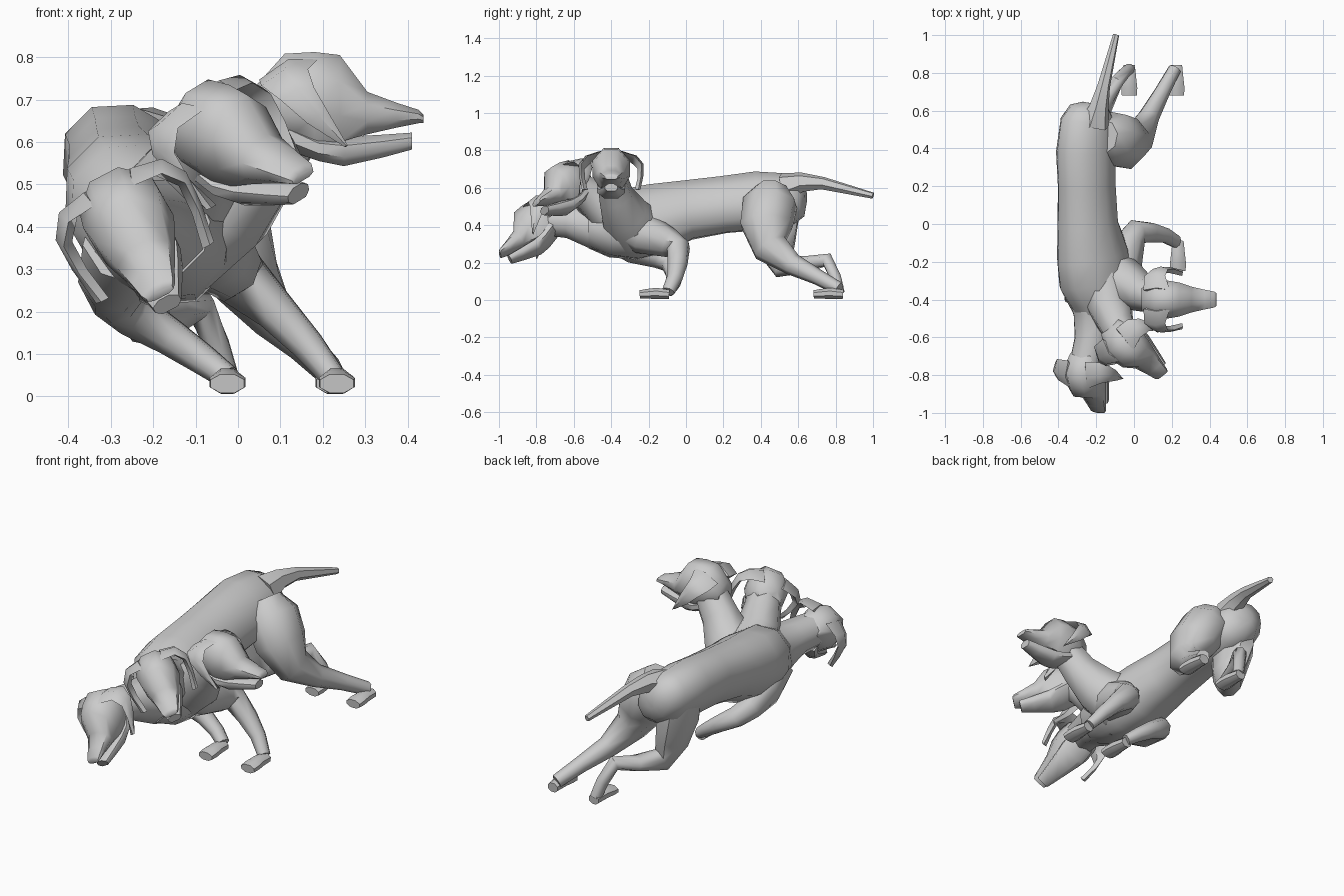
import bpy, bmesh, math
from mathutils import Vector as V

DOWN = V((0.7, 0, -0.7))    # the animal is rolled, belly towards +x


def finish(name, bm):
    bmesh.ops.recalc_face_normals(bm, faces=bm.faces)
    me = bpy.data.meshes.new(name)
    bm.to_mesh(me)
    bm.free()
    ob = bpy.data.objects.new(name, me)
    bpy.context.collection.objects.link(ob)
    bpy.ops.object.select_all(action='DESELECT')
    ob.select_set(True)
    bpy.context.view_layer.objects.active = ob
    bpy.ops.object.shade_smooth_by_angle(angle=math.radians(50))
    return ob


def skin_rings(bm, rings):
    n = len(rings[0])
    for r, s in zip(rings, rings[1:]):
        for i in range(n):
            j = (i + 1) % n
            bm.faces.new((r[i], r[j], s[j], s[i]))
    bm.faces.new(rings[0])
    bm.faces.new(rings[-1])


def tube(name, secs, ref=DOWN, sides=8):
    """Loft of ellipses: (x, y, z, half size along ref, half size across)."""
    bm = bmesh.new()
    pts = [V(s[:3]) for s in secs]
    rings = []
    for k, s in enumerate(secs):
        t = (pts[min(k + 1, len(pts) - 1)] - pts[max(k - 1, 0)]).normalized()
        a = (ref - t * ref.dot(t)).normalized()
        b = t.cross(a)
        rings.append([bm.verts.new(pts[k] + a * s[3] * math.cos(q) + b * s[4] * math.sin(q))
                      for q in ((i + .5) * math.tau / sides for i in range(sides))])
    skin_rings(bm, rings)
    return finish(name, bm)


# torso, rump to chest
tube("torso", [(-.23, .64, .55, .04, .04), (-.235, .615, .55, .12, .095), (-.245, .55, .535, .165, .13),
               (-.255, .38, .53, .18, .145), (-.25, .2, .51, .175, .14), (-.245, 0, .48, .18, .15),
               (-.22, -.16, .435, .22, .17), (-.205, -.3, .405, .22, .175), (-.18, -.42, .39, .17, .16),
               (-.18, -.52, .39, .11, .12)], sides=10)

# tail
tube("tail", [(-.21, .53, .60, .085, .085), (-.185, .62, .63, .055, .05), (-.16, .73, .625, .035, .034),
              (-.095, 1.0, .558, .017, .017)], sides=6)

# legs
tube("hind_leg_left", [(-.16, .46, .59, .09, .09), (-.11, .45, .52, .15, .13), (-.04, .43, .40, .145, .125),
                       (.02, .45, .28, .10, .085), (.08, .57, .19, .06, .055), (.15, .7, .125, .043, .042),
                       (.215, .82, .06, .035, .035)], ref=V((0, 1, .3)))
tube("hind_leg_right", [(-.29, .47, .53, .13, .10), (-.28, .47, .42, .14, .10), (-.25, .48, .28, .11, .08),
                        (-.215, .52, .18, .07, .06), (-.15, .64, .19, .045, .045), (-.09, .755, .215, .038, .038),
                        (-.05, .80, .12, .032, .032), (-.025, .82, .04, .03, .03)], ref=V((0, 1, .3)))
tube("front_leg_left", [(-.10, -.34, .42, .11, .11), (-.06, -.22, .355, .115, .10), (-.02, -.09, .305, .08, .08),
                        (.01, -.04, .275, .065, .07), (.09, -.045, .2, .055, .05), (.165, -.06, .12, .042, .04),
                        (.225, -.095, .045, .035, .03)], ref=V((0, 1, .2)))
tube("front_leg_right", [(-.26, -.38, .36, .11, .11), (-.29, -.26, .29, .105, .09), (-.29, -.14, .23, .065, .06),
                         (-.25, -.08, .195, .055, .055), (-.16, -.06, .14, .05, .045), (-.08, -.07, .085, .04, .037),
                         (-.025, -.095, .045, .035, .03)], ref=V((0, 1, .2)))

# paws, toes pointing forward
for name, x, y in (("hind_paw_left", .225, .84), ("hind_paw_right", -.025, .84),
                   ("front_paw_left", .233, -.09), ("front_paw_right", -.025, -.09)):
    tube(name, [(x, y, .03, .032, .027), (x, y - .07, .036, .04, .032), (x, y - .12, .033, .046, .028),
                (x, y - .158, .03, .043, .024)], ref=V((1, 0, 0)))


def head(name, centre, fwd, left):
    """Head in its own frame: forward, left, up."""
    c, f = V(centre), V(fwd).normalized()
    l = V(left)
    l = (l - f * l.dot(f)).normalized()
    u = f.cross(l)

    def part(pname, secs, ring):
        bm = bmesh.new()
        skin_rings(bm, [[bm.verts.new(c + f * p[0] + l * p[1] + u * p[2]) for p in ring(s)] for s in secs])
        finish(name + pname, bm)

    # forward, top, bottom, half width -> eight-sided ring
    def ring(s):
        x, t, b, w = s
        m, h = (t + b) / 2, (t - b) / 2
        return [(x, w * p, m + h * q) for p, q in
                ((.4, 1), (1, .4), (1, -.4), (.6, -1), (-.6, -1), (-1, -.4), (-1, .4), (-.4, 1))]
    part("_skull", [(-.10, .03, -.06, .06), (-.03, .108, -.10, .095), (.04, .112, -.105, .10),
                    (.10, .105, -.10, .09), (.165, .018, -.082, .068), (.235, -.008, -.066, .052),
                    (.285, -.024, -.056, .042), (.297, -.035, -.055, .034)], ring)
    part("_jaw", [(-.02, -.05, -.12, .075), (.05, -.085, -.145, .075), (.11, -.088, -.157, .062),
                  (.2, -.083, -.137, .046), (.27, -.078, -.118, .034)], ring)
    # ears fold out, then hang forward to a point
    for side, sg in (("left", 1), ("right", -1)):
        part("_ear_" + side, [(-.02, .05, .075, .07), (-.03, .125, .055, .055), (0, .162, .015, .04),
                              (.05, .16, -.045, .027), (.115, .145, -.11, .004)],
             lambda s: [(s[0] - s[3], sg * s[1], s[2] - s[3] * .4), (s[0], sg * (s[1] + .012), s[2] + s[3] * .3),
                        (s[0] + s[3], sg * s[1], s[2] + s[3] * .3), (s[0], sg * (s[1] - .02), s[2] - s[3] * .35)])


# three heads, fanned from right to left
head("right_head", (-.265, -.775, .43), (.06, -.235, -.15), (.30, -.02, .16))
head("middle_head", (-.06, -.62, .63), (.2, -.195, -.07), (.22, .17, .13))
head("left_head", (.14, -.4, .70), (1, 0, 0), (0, 1, 0))

# necks
tube("right_neck", [(-.2, -.34, .39, .18, .16), (-.2, -.5, .395, .13, .125), (-.225, -.62, .42, .095, .1),
                    (-.265, -.77, .43, .085, .09)])
tube("middle_neck", [(-.16, -.3, .42, .17, .15), (-.125, -.45, .5, .125, .115), (-.09, -.54, .575, .095, .095),
                     (-.045, -.63, .62, .085, .085)])
tube("left_neck", [(-.14, -.27, .38, .15, .16), (-.03, -.33, .46, .135, .13), (.055, -.375, .56, .105, .095),
                   (.14, -.4, .67, .09, .08)])
